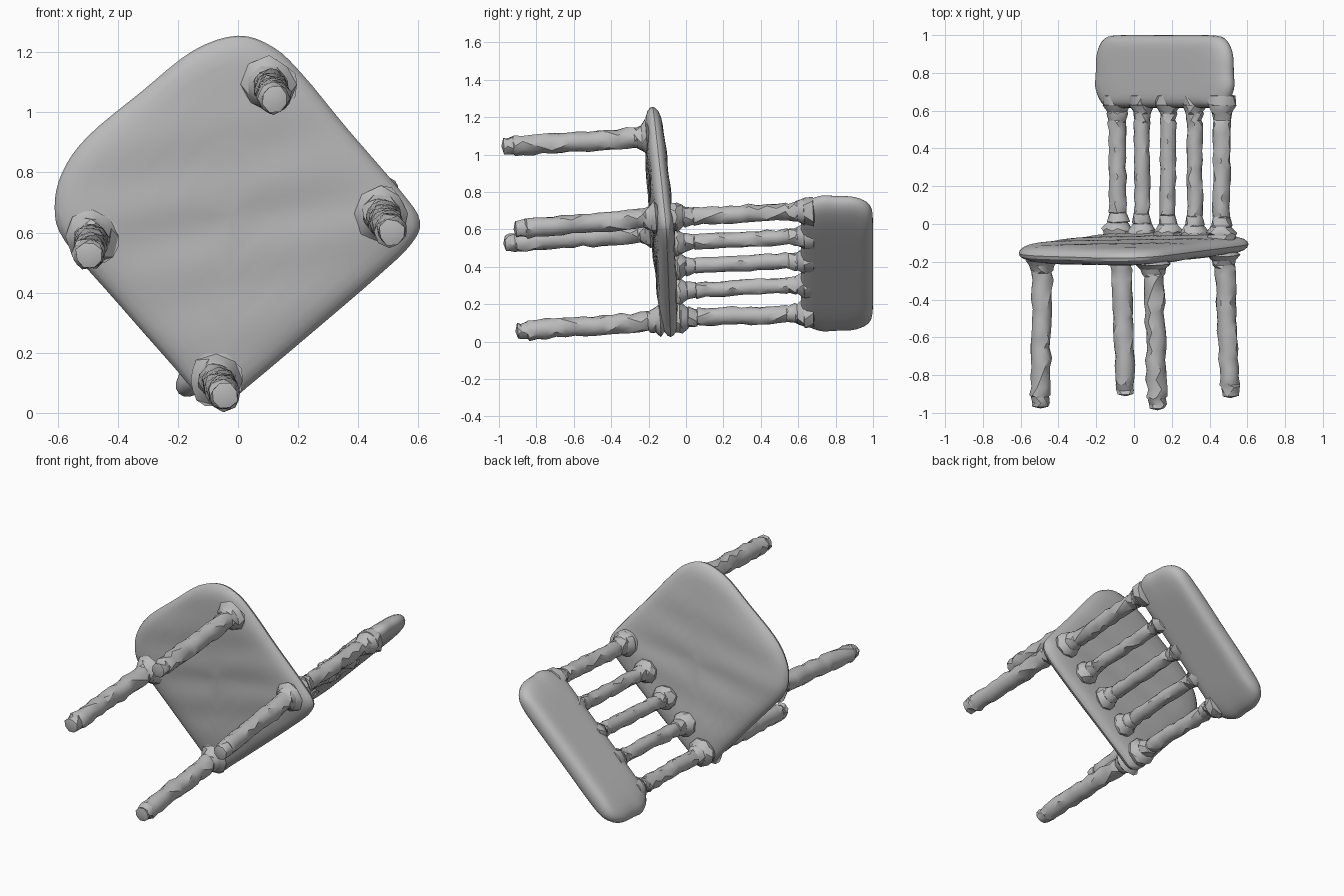
import bpy, bmesh, math, random
from mathutils import Vector

random.seed(4)
cube = bpy.data.objects.get("Cube")
if cube:
    bpy.data.objects.remove(cube, do_unlink=True)

# One plain grey for the whole chair
grey = bpy.data.materials.new("plain grey")
grey.use_nodes = True
GREY = (0.5, 0.5, 0.5, 1)
grey.diffuse_color = GREY
grey.node_tree.nodes["Principled BSDF"].inputs["Base Color"].default_value = GREY


def finish(name, bm):
    bmesh.ops.recalc_face_normals(bm, faces=bm.faces)
    me = bpy.data.meshes.new(name)
    bm.to_mesh(me)
    bm.free()
    ob = bpy.data.objects.new(name, me)
    bpy.context.collection.objects.link(ob)
    me.materials.append(grey)
    bpy.ops.object.select_all(action='DESELECT')
    ob.select_set(True)
    bpy.context.view_layer.objects.active = ob
    bpy.ops.object.shade_smooth_by_angle(angle=math.radians(32))
    return ob


def skin(bm, rings, start=None, end=None):
    """Bridge rings of equal length and close both ends with a fan."""
    vs = [[bm.verts.new(p) for p in r] for r in rings]
    n = len(vs[0])
    for a, b in zip(vs, vs[1:]):
        for i in range(n):
            bm.faces.new((a[i], a[(i + 1) % n], b[(i + 1) % n], b[i]))
    for ring, tip in ((vs[0], start), (vs[-1], end)):
        c = bm.verts.new(tip)
        for i in range(n):
            bm.faces.new((ring[i], ring[(i + 1) % n], c))


def smooth_loop(pts, steps=4):
    """Closed Catmull-Rom curve through the points."""
    out, n = [], len(pts)
    for i in range(n):
        a, b, c, d = (Vector(pts[(i + k) % n]) for k in (-1, 0, 1, 2))
        for s in range(steps):
            t = s / steps
            out.append(0.5 * (2 * b + (c - a) * t + (2 * a - 5 * b + 4 * c - d) * t ** 2
                              + (3 * b - a - 3 * c + d) * t ** 3))
    return out


def pillow(name, pts, half, place, ripple=lambda u, v: 0):
    """Rounded slab: an outline swollen to a soft rim on both sides."""
    loop = smooth_loop(pts)
    mid = sum(loop, Vector((0, 0))) / len(loop)
    scales = [0.12 * k for k in range(1, 8)] + [0.91, 0.96, 0.99]

    def ring(s, side):
        h = half * math.sqrt(1 - s ** 9)
        fade = 1 - s ** 4
        out = []
        for p in loop:
            q = mid + (p - mid) * s
            out.append(place(q.x, q.y, side * h + fade * side * ripple(q.x, q.y)))
        return out

    rings = [ring(s, 1) for s in scales] + [ring(1, 1)] + [ring(s, -1) for s in reversed(scales)]
    bm = bmesh.new()
    skin(bm, rings, place(mid.x, mid.y, half), place(mid.x, mid.y, -half))
    return finish(name, bm)


def rod(name, p0, p1, r, profile, sides=8, rows=16):
    """Lumpy round bar; profile lists (distance from p0, radius factor)."""
    p0, p1 = Vector(p0), Vector(p1)
    axis = p1 - p0
    length = axis.length
    axis.normalize()
    side = axis.cross(Vector((0, 0, 1))).normalized()
    up = side.cross(axis)
    stops = sorted([(d if d >= 0 else length + d, f) for d, f in profile])

    def factor(d):
        for (d0, f0), (d1, f1) in zip(stops, stops[1:]):
            if d <= d1:
                return f0 + (f1 - f0) * (d - d0) / max(d1 - d0, 1e-6)
        return stops[-1][1]

    dist = sorted({round(length * k / rows, 4) for k in range(rows + 1)}
                  | {round(d, 4) for d, _ in stops})
    rings = []
    for k, d in enumerate(dist):
        f = r * factor(d)
        drift = side * random.uniform(-.004, .004) + up * random.uniform(-.004, .004)
        ring = []
        for i in range(sides):
            a = 2 * math.pi * (i + 0.5 * (k % 2)) / sides
            rr = f * random.uniform(0.9, 1.08)
            ring.append(p0 + axis * d + drift + side * math.cos(a) * rr + up * math.sin(a) * rr)
        rings.append(ring)
    bm = bmesh.new()
    skin(bm, rings, p0, p1 + axis * 0.012)
    bmesh.ops.triangulate(bm, faces=[f for f in bm.faces if len(f.verts) > 3])
    return finish(name, bm)


# Seat: soft diamond standing on one corner, slightly tilted
def seat_y(x, z):
    return -0.13 + 0.035 * x - 0.08 * (z - 0.64)


seat_outline = [(0, 1.255), (-.15, 1.205), (-.32, 1.07), (-.50, .92), (-.585, .80), (-.61, .68),
                (-.575, .57), (-.40, .365), (-.22, .16), (-.13, .06), (-.05, .025), (.03, .085),
                (.25, .27), (.46, .45), (.575, .56), (.605, .64), (.54, .74), (.36, .95),
                (.22, 1.12), (.12, 1.215)]
pillow("seat", seat_outline, 0.052,
       lambda x, z, w: Vector((x, seat_y(x, z) + w, z)),
       lambda x, z: 0.004 * math.sin(2 * math.pi * (z - 0.22 * x) / 0.23))

# Legs: wide where they leave the seat, rounded at the tip
leg_shape = [(0, 1.9), (.05, 1.75), (.075, 1.3), (.115, 1.05), (-.06, 1.0), (-.02, .85), (0, .5)]
legs = {"front_left_leg": ((.10, 1.095), (.125, -.975, 1.045)),
        "front_right_leg": ((-.485, .59), (-.495, -.965, .525)),
        "back_left_leg": ((.475, .665), (.51, -.91, .60)),
        "back_right_leg": ((-.075, .115), (-.045, -.90, .055))}
for name, ((x, z), tip) in legs.items():
    rod(name, (x, seat_y(x, z), z), tip, 0.053, leg_shape)

# Back spindles: flared into the seat and the top rail
spindle_shape = [(0, 1.9), (.06, 1.7), (.09, 1.25), (.14, 1.0), (-.13, 1.0), (-.085, 1.2), (-.05, 1.6), (0, 1.6)]
spindles = [(-.085, .125, -.09, .15), (.04, .27, .045, .305), (.178, .40, .182, .435),
            (.32, .525, .322, .565), (.46, .665, .468, .70)]
for i, (x0, z0, x1, z1) in enumerate(spindles):
    radius = 0.048 if i in (0, 4) else 0.043
    rod("back_spindle_%d" % (i + 1), (x0, seat_y(x0, z0) + .01, z0), (x1, .68, z1), radius, spindle_shape)

# Top rail: padded board across the spindles
half_rail = [(0, .2), (.3, .2), (.43, .185), (.49, .11), (.5, 0), (.5, -.09), (.435, -.175), (.3, -.185), (0, -.185)]
rail_outline = half_rail + [(-u, v) for u, v in reversed(half_rail[1:-1])]
along = Vector((.61, 0, .60)).normalized()
across = Vector((along.z, 0, -along.x))
centre = Vector((.163, .80, .418))
pillow("top_rail", rail_outline, 0.06,
       lambda u, v, w: centre + along * u + Vector((0, v, 0)) + across * w)
